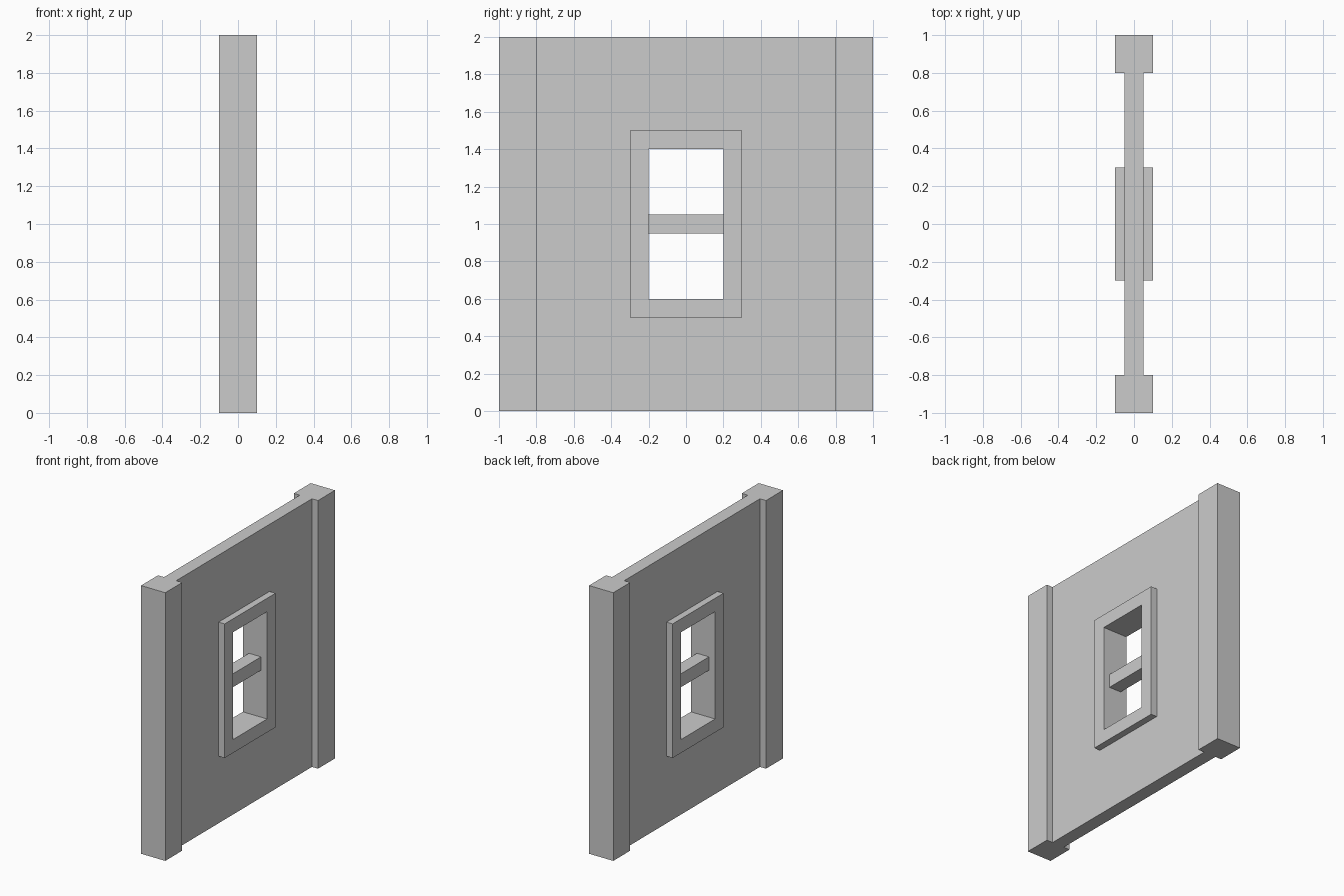
import bpy, bmesh

if "Cube" in bpy.data.objects:
    bpy.data.objects.remove(bpy.data.objects["Cube"])


def finish(name, bm):
    bmesh.ops.recalc_face_normals(bm, faces=bm.faces)
    mesh = bpy.data.meshes.new(name)
    bm.to_mesh(mesh)
    bm.free()
    obj = bpy.data.objects.new(name, mesh)
    bpy.context.collection.objects.link(obj)
    return obj


def box(name, half_x, y0, y1, z0, z1):
    bm = bmesh.new()
    bmesh.ops.create_cube(bm, size=1)
    for v in bm.verts:
        v.co.x *= 2 * half_x
        v.co.y = y0 if v.co.y < 0 else y1
        v.co.z = z0 if v.co.z < 0 else z1
    return finish(name, bm)


def ring(name, half_x, outer, inner):
    """Rectangular panel with a rectangular opening; rects are (half_y, half_z) about z = 1."""
    bm = bmesh.new()
    corners = ((-1, -1), (1, -1), (1, 1), (-1, 1))
    # Loops in order around the section: outer back, outer front, inner front, inner back
    loops = [[bm.verts.new((x, sy * r[0], 1 + sz * r[1])) for sy, sz in corners]
             for x, r in ((-half_x, outer), (half_x, outer), (half_x, inner), (-half_x, inner))]
    for i in range(4):
        a, b = loops[i], loops[(i + 1) % 4]
        for j in range(4):
            k = (j + 1) % 4
            bm.faces.new((a[j], a[k], b[k], b[j]))
    return finish(name, bm)


# Wall panel, with the window frame filling its opening
ring("wall_panel", 0.05, (0.8, 1.0), (0.3, 0.5))
ring("window_frame", 0.1, (0.3, 0.5), (0.2, 0.4))

# Horizontal bar across the window
box("window_crossbar", 0.05, -0.2, 0.2, 0.95, 1.05)

# Posts at both ends of the wall
for side, y0 in (("left", -1.0), ("right", 0.8)):
    box(side + "_post", 0.1, y0, y0 + 0.2, 0, 2)
